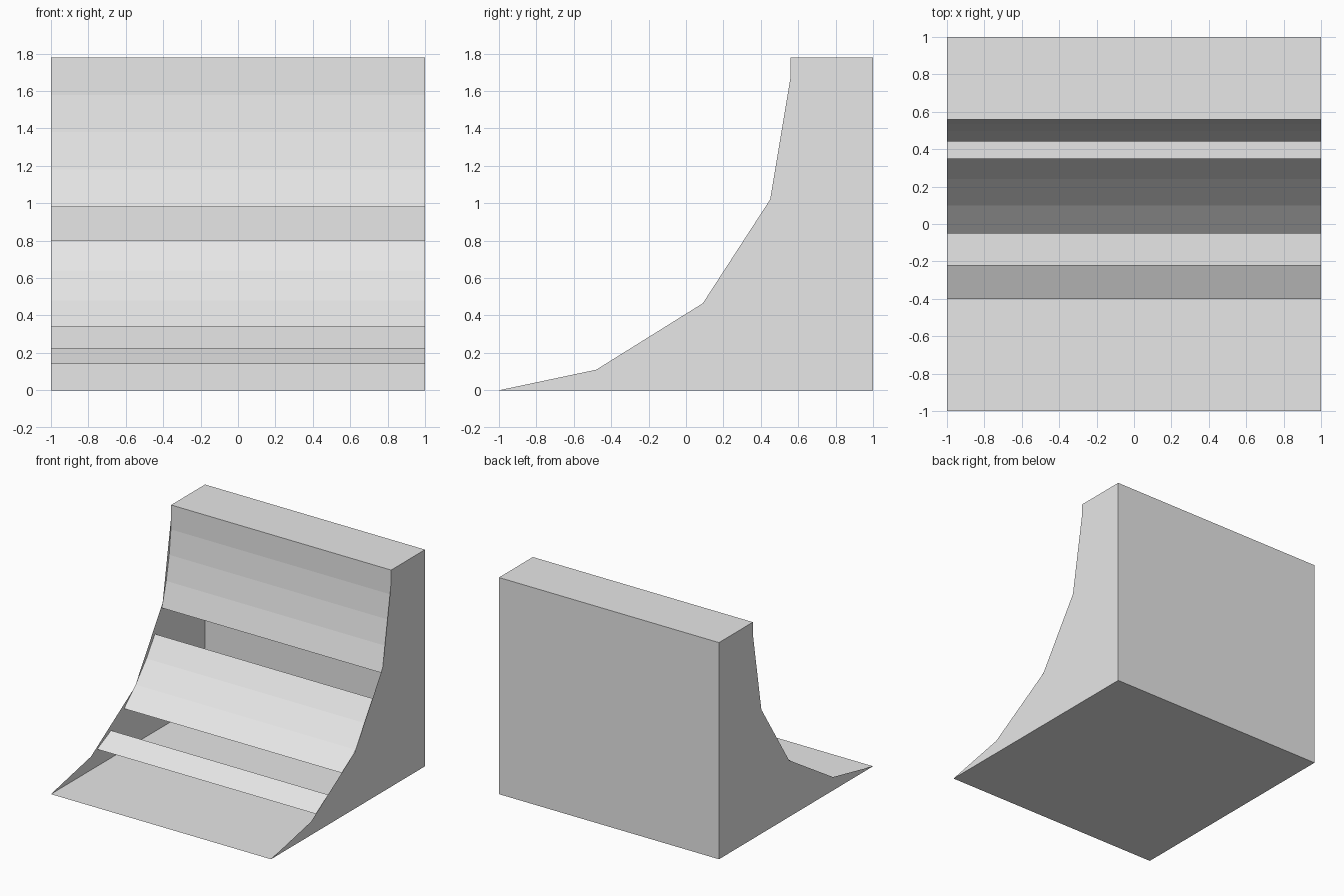
import bpy
import bmesh

cube = bpy.data.objects.get("Cube")
if cube:
    bpy.data.objects.remove(cube)

# One plain grey for the whole ramp
grey = bpy.data.materials.new("light_grey")
grey.use_nodes = True
colour = (0.8, 0.8, 0.8, 1)
grey.diffuse_color = colour
grey.node_tree.nodes["Principled BSDF"].inputs["Base Color"].default_value = colour

HALF = 1.0
HEIGHT = 1.78
LIP = 0.56


def finish(name, bm):
    mesh = bpy.data.meshes.new(name)
    bm.to_mesh(mesh)
    bm.free()
    mesh.materials.append(grey)
    obj = bpy.data.objects.new(name, mesh)
    bpy.context.collection.objects.link(obj)
    return obj


def sheet(name, path):
    """Sweep a (y, z) path across the full width as a thin sheet."""
    bm = bmesh.new()
    rows = [[bm.verts.new((x, y, z)) for x in (-HALF, HALF)] for y, z in path]
    for a, b in zip(rows, rows[1:]):
        bm.faces.new((a[0], a[1], b[1], b[0]))
    return finish(name, bm)


def side_panel(name, x, outline):
    """Flat side sheet cut to the (y, z) outline, facing outward."""
    bm = bmesh.new()
    face = bm.faces.new([bm.verts.new((x, y, z)) for y, z in outline])
    face.normal_update()
    if face.normal.x * x < 0:
        face.normal_flip()
    return finish(name, bm)


# Shell: floor, back wall and top deck
sheet("floor", [(HALF, 0), (-HALF, 0)])
sheet("back_wall", [(HALF, HEIGHT), (HALF, 0)])
sheet("top_deck", [(LIP, HEIGHT), (HALF, HEIGHT)])

# Sides with a coarse curved front edge
outline = [(-HALF, 0), (HALF, 0), (HALF, HEIGHT), (LIP, HEIGHT), (LIP, 1.68),
           (0.45, 1.02), (0.09, 0.465), (-0.48, 0.11)]
side_panel("left_side", HALF, outline)
side_panel("right_side", -HALF, outline)

# Ramp surface, in three strips with open gaps between them
sheet("upper_ramp", [(0.44, 0.98), (0.497, 1.18), (0.535, 1.38),
                     (0.557, 1.58), (LIP, HEIGHT)])
sheet("middle_ramp", [(-0.05, 0.34), (0.10, 0.48), (0.24, 0.64), (0.35, 0.80)])
sheet("lower_ramp", [(-0.40, 0.14), (-0.22, 0.225)])
